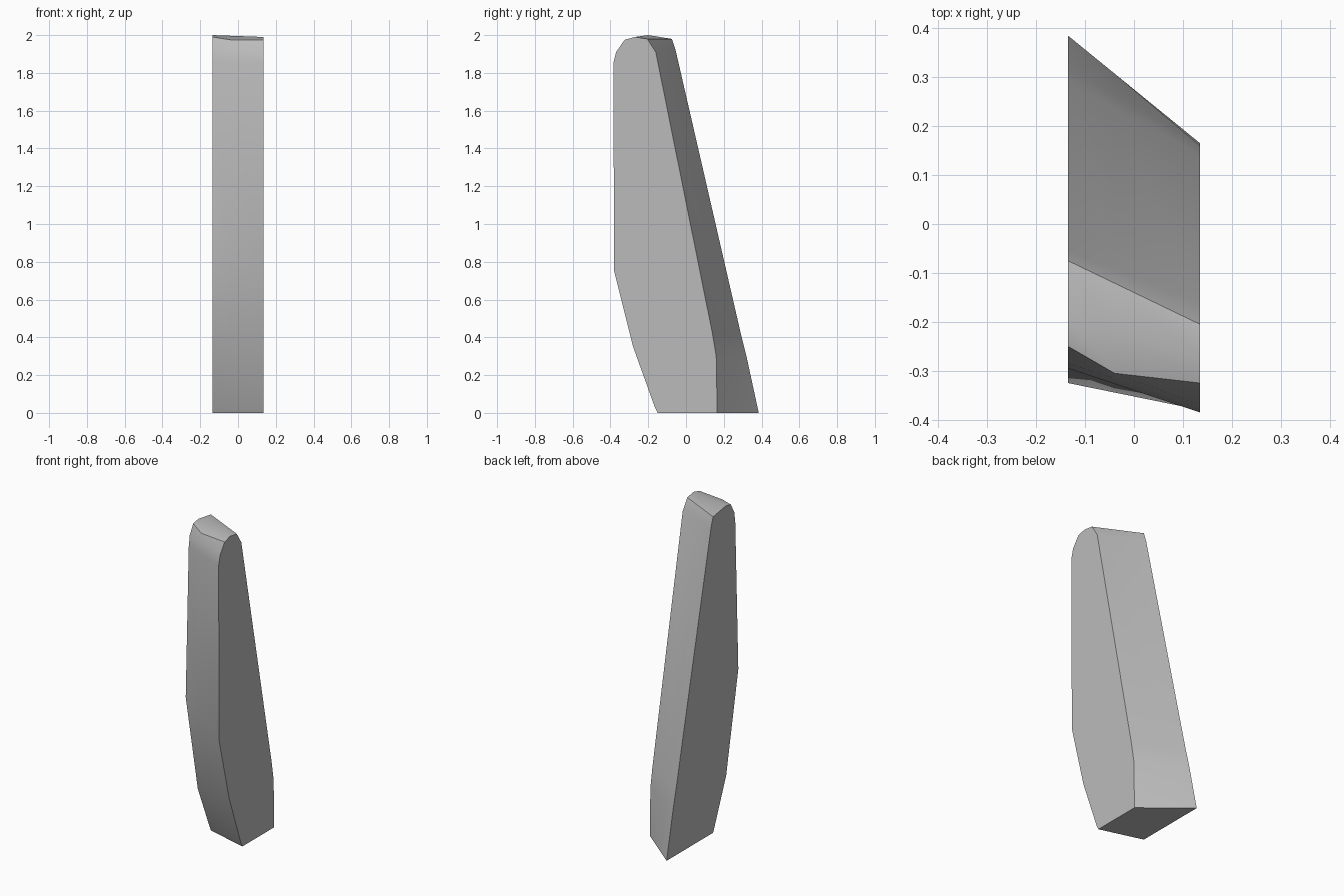
import bpy
import bmesh
import math

cube = bpy.data.objects.get("Cube")
if cube:
    bpy.data.objects.remove(cube, do_unlink=True)

# Plain grey stone
stone = bpy.data.materials.new("grey_stone")
stone.use_nodes = True
colour = (0.5, 0.5, 0.5, 1.0)
stone.diffuse_color = colour
stone.node_tree.nodes["Principled BSDF"].inputs["Base Color"].default_value = colour

# Side outlines as (y, z): up the back, over the top, down the front
right_profile = [(.385, 0), (.32, .3), (.29, .42), (-.055, 1.92), (-.075, 1.98),
                 (-.2, 2), (-.25, 1.99), (-.285, 1.93), (-.295, 1.86),
                 (-.325, .93), (-.205, .31), (-.085, .02), (-.075, 0)]
left_profile = [(.165, 0), (.16, .3), (.14, .42), (-.16, 1.91), (-.205, 1.98),
                (-.27, 1.99), (-.325, 1.975), (-.37, 1.91), (-.385, 1.85),
                (-.38, .75), (-.28, .35), (-.165, .03), (-.15, 0)]
HALF_WIDTH = .135
MID_X = -.04
FRONT_LIP = 6


def blend(a, b, t):
    return [(p[0] + (q[0] - p[0]) * t, p[1] + (q[1] - p[1]) * t) for p, q in zip(a, b)]


# Middle section, with the front lip of the top chipped forward
middle_profile = blend(right_profile, left_profile, (MID_X + HALF_WIDTH) / (2 * HALF_WIDTH))
middle_profile[FRONT_LIP] = (-.305, 1.975)

# Loft the slab through its three sections
bm = bmesh.new()
sections = [(-HALF_WIDTH, right_profile), (MID_X, middle_profile), (HALF_WIDTH, left_profile)]
rings = [[bm.verts.new((x, y, z)) for y, z in profile] for x, profile in sections]
count = len(right_profile)
for a, b in zip(rings, rings[1:]):
    for i in range(count):
        j = (i + 1) % count
        bm.faces.new((a[i], a[j], b[j], b[i]))
bm.faces.new(rings[0])
bm.faces.new(rings[-1])
bmesh.ops.recalc_face_normals(bm, faces=bm.faces[:])

mesh = bpy.data.meshes.new("standing_stone")
bm.to_mesh(mesh)
bm.free()
mesh.materials.append(stone)
slab = bpy.data.objects.new("standing_stone", mesh)
bpy.context.collection.objects.link(slab)

# Smooth flanks with crisp outlines
bpy.ops.object.select_all(action='DESELECT')
slab.select_set(True)
bpy.context.view_layer.objects.active = slab
bpy.ops.object.shade_smooth_by_angle(angle=math.radians(40))
